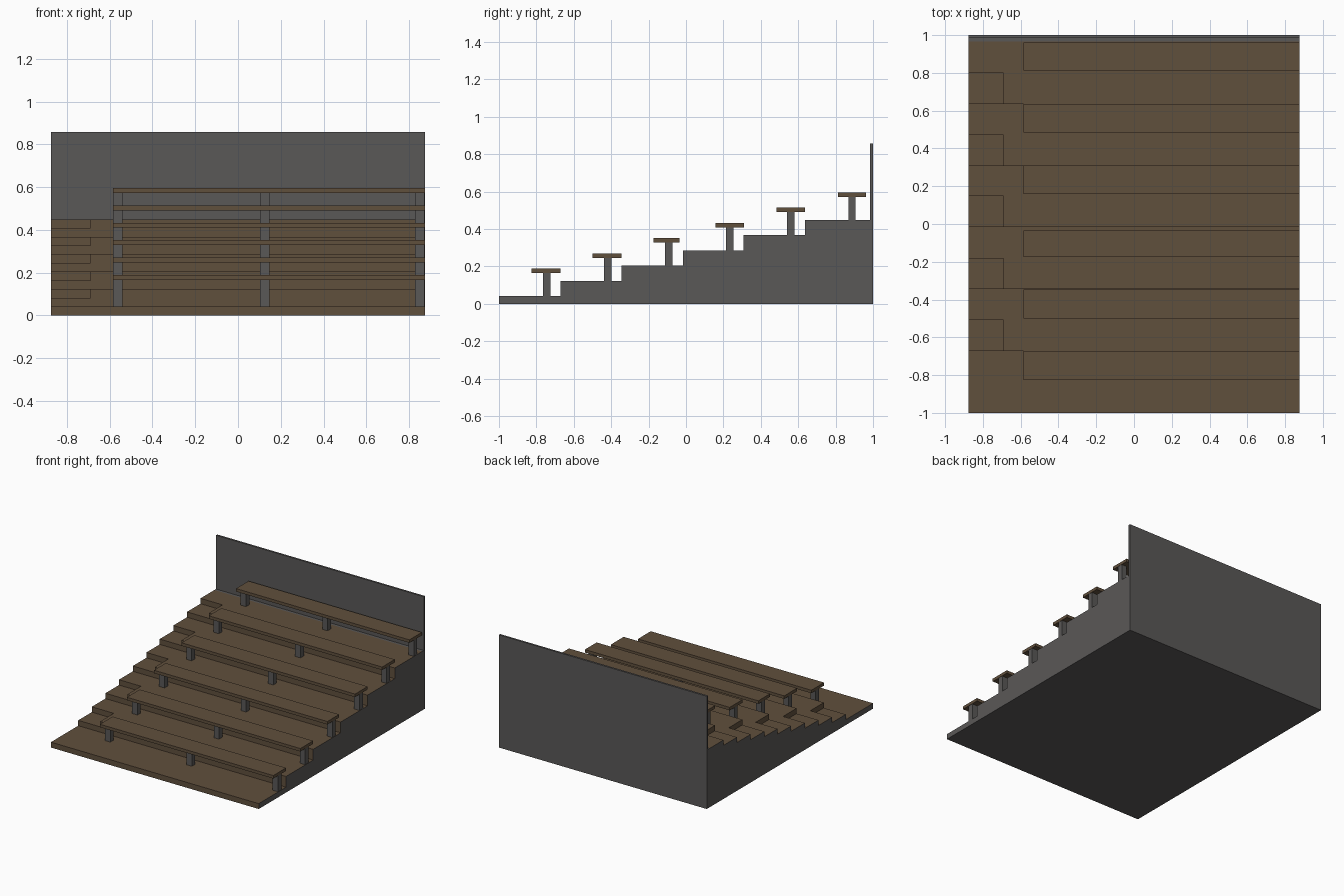
import bpy, bmesh

if "Cube" in bpy.data.objects:
    bpy.data.objects.remove(bpy.data.objects["Cube"])

def material(name, rgb):
    m = bpy.data.materials.new(name)
    m.diffuse_color = (*rgb, 1)
    m.use_nodes = True
    m.node_tree.nodes["Principled BSDF"].inputs["Base Color"].default_value = m.diffuse_color
    return m

WOOD = material("brown wood", (0.118, 0.079, 0.046))
GRAY = material("dark gray", (0.102, 0.098, 0.096))

def finish(name, bm, mats):
    bmesh.ops.recalc_face_normals(bm, faces=bm.faces[:])
    me = bpy.data.meshes.new(name)
    bm.to_mesh(me)
    bm.free()
    for m in mats:
        me.materials.append(m)
    ob = bpy.data.objects.new(name, me)
    bpy.context.collection.objects.link(ob)
    return ob

def add_box(bm, x0, x1, y0, y1, z0, z1):
    vs = bmesh.ops.create_cube(bm, size=1)["verts"]
    for v in vs:
        v.co.x = x1 if v.co.x > 0 else x0
        v.co.y = y1 if v.co.y > 0 else y0
        v.co.z = z1 if v.co.z > 0 else z0

def box(name, mat, *dims):
    bm = bmesh.new()
    add_box(bm, *dims)
    return finish(name, bm, [mat])

W = 0.875
EDGES = [-1, -0.672, -0.345, -0.015, 0.308, 0.636]
HEIGHTS = [0.041 + 0.0815 * i for i in range(6)]
TREAD_END, WALL_Y = 0.965, 0.985

# Stepped platform: side profile extruded across the width
profile = [(-1, 0)]
for i, (y, z) in enumerate(zip(EDGES, HEIGHTS)):
    profile += [(y, z), (EDGES[i + 1] if i < 5 else TREAD_END, z)]
profile += [(WALL_Y, HEIGHTS[-1]), (WALL_Y, 0)]
bm = bmesh.new()
face = bm.faces.new([bm.verts.new((-W, y, z)) for y, z in profile])
ext = bmesh.ops.extrude_face_region(bm, geom=[face])["geom"]
bmesh.ops.translate(bm, vec=(2 * W, 0, 0), verts=[g for g in ext if isinstance(g, bmesh.types.BMVert)])
platform = finish("stepped_platform", bm, [WOOD, GRAY])

# Intermediate aisle steps are notched into the left end of each tier
bm = bmesh.new()
for y, z in zip(EDGES[1:], HEIGHTS[1:]):
    add_box(bm, -W - 0.1, -0.69, y - 0.05, y + 0.163, z - 0.0408, z + 0.03)
cutter = finish("aisle_cutter", bm, [WOOD])
cutter.hide_render = True
mod = platform.modifiers.new("aisle_steps", "BOOLEAN")
mod.operation = "DIFFERENCE"
mod.solver = "EXACT"
mod.object = cutter
deps = bpy.context.evaluated_depsgraph_get()
platform.data = bpy.data.meshes.new_from_object(platform.evaluated_get(deps))
platform.modifiers.clear()
bpy.data.objects.remove(cutter)

# Wood on treads and risers, gray on outer sides, back, bottom and rear strip
for p in platform.data.polygons:
    outer = abs(p.normal.x) > 0.5 and abs(p.center.x) > W - 0.01
    gray = outer or p.normal.z < -0.5 or p.normal.y > 0.5 or p.center.y > TREAD_END
    p.material_index = 1 if gray else 0

# Back wall
box("back_wall", GRAY, -W, W, WALL_Y, 1, 0, 0.858)

# Benches, each on three posts
BENCH_Y = [(-0.825, -0.672), (-0.5, -0.346), (-0.175, -0.034),
           (0.158, 0.31), (0.484, 0.636), (0.812, 0.962)]
for i, ((y0, y1), z) in enumerate(zip(BENCH_Y, HEIGHTS)):
    box(f"bench_seat_{i+1}", WOOD, -0.585, W, y0, y1, z + 0.124, z + 0.147)
    yc = -0.745 + 0.3265 * i
    bm = bmesh.new()
    for x0, x1 in ((-0.585, -0.54), (0.103, 0.147), (0.828, 0.873)):
        add_box(bm, x0, x1, yc - 0.02, yc + 0.02, z, z + 0.124)
    finish(f"bench_posts_{i+1}", bm, [GRAY])
